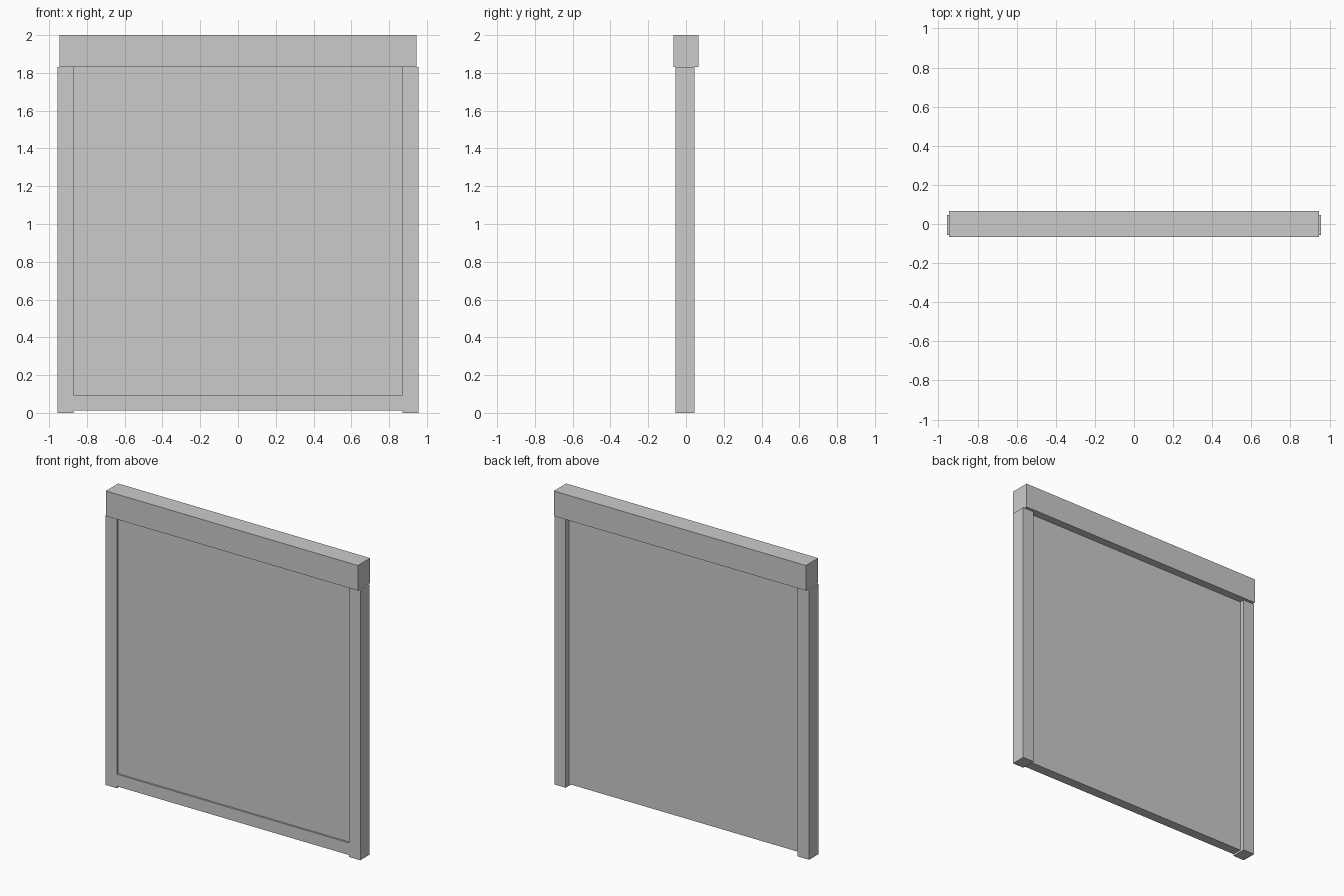
import bpy, bmesh
from mathutils import Vector

if "Cube" in bpy.data.objects:
    bpy.data.objects.remove(bpy.data.objects["Cube"])


def box(name, lo, hi):
    """Box between two opposite corners."""
    lo, hi = Vector(lo), Vector(hi)
    bm = bmesh.new()
    bmesh.ops.create_cube(bm, size=1.0)
    bmesh.ops.scale(bm, vec=hi - lo, verts=bm.verts)
    bmesh.ops.translate(bm, vec=(lo + hi) / 2, verts=bm.verts)
    mesh = bpy.data.meshes.new(name)
    bm.to_mesh(mesh)
    bm.free()
    obj = bpy.data.objects.new(name, mesh)
    bpy.context.collection.objects.link(obj)
    return obj


OUTER, INNER, TOP = 0.956, 0.87, 1.83
FRONT, BACK = -0.055, 0.046

# Head box across the top
box("head_box", (-0.945, -0.066, TOP), (0.945, 0.066, 2.0))

# Side guide rails, mirrored left to right
rail = box("side_rails", (INNER, FRONT, 0), (OUTER, BACK, TOP))
mirror = rail.modifiers.new("mirror", "MIRROR")
mirror.use_axis[0] = True

# Screen recessed between the rails
box("screen", (-INNER, -0.043, 0.095), (INNER, 0.012, TOP))

# Bottom bar, flush with the rail fronts and the screen back
box("bottom_bar", (-INNER, FRONT, 0.013), (INNER, 0.012, 0.095))
